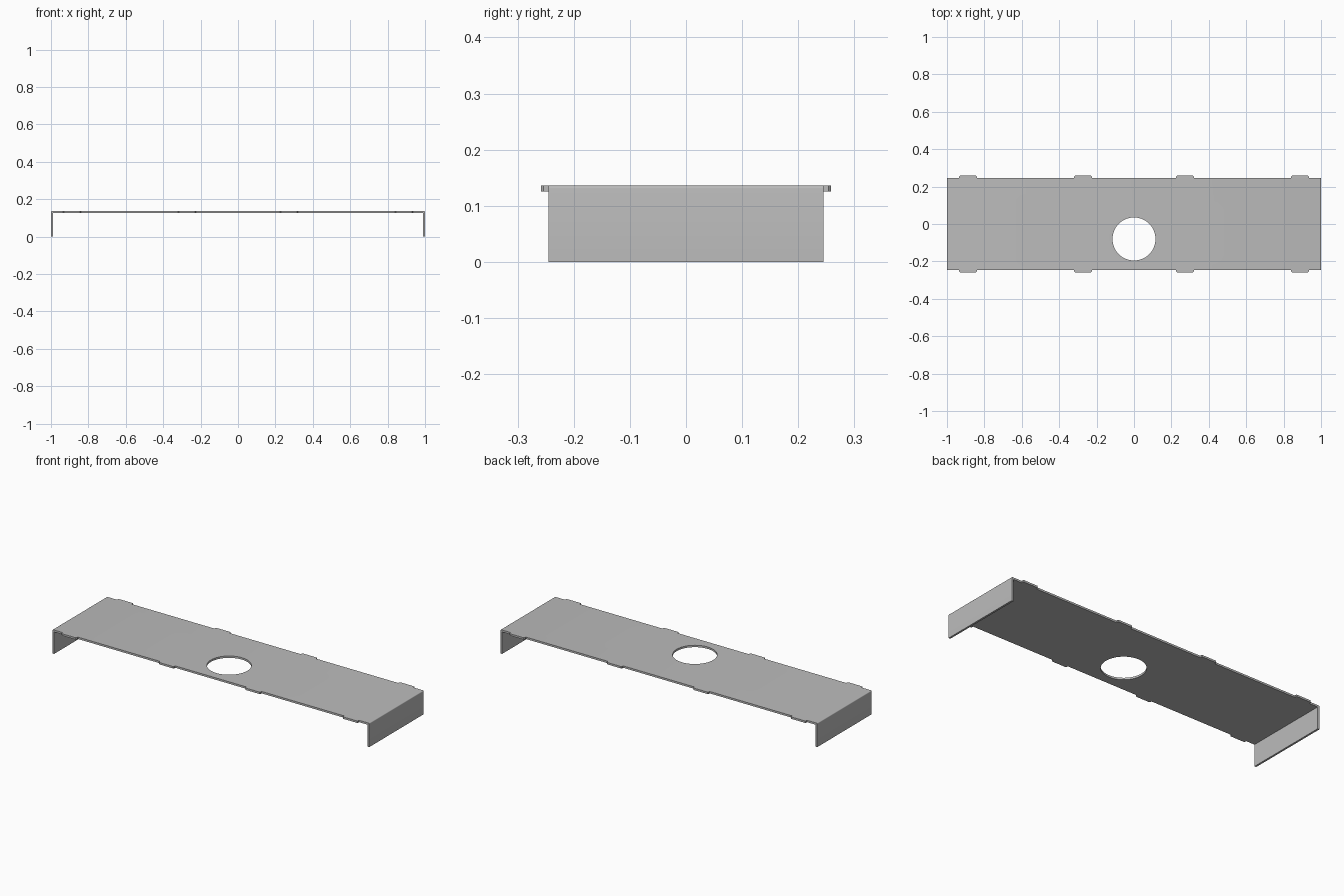
import bpy, bmesh, math
from mathutils import Vector

if "Cube" in bpy.data.objects:
    bpy.data.objects.remove(bpy.data.objects["Cube"])

TOP, WALL, HALF, DEPTH = 0.136, 0.011, 1.0, 0.245
BEND = 0.005

grey = bpy.data.materials.new("sheet_metal_grey")
grey.use_nodes = True
colour = (0.5, 0.5, 0.5, 1)
grey.diffuse_color = colour
grey.node_tree.nodes["Principled BSDF"].inputs["Base Color"].default_value = colour


def extrude_outline(name, points, offset):
    """Solid made by sweeping a flat outline along an offset."""
    bm = bmesh.new()
    face = bm.faces.new([bm.verts.new(p) for p in points])
    swept = bmesh.ops.extrude_face_region(bm, geom=[face])
    verts = [v for v in swept["geom"] if isinstance(v, bmesh.types.BMVert)]
    bmesh.ops.translate(bm, verts=verts, vec=Vector(offset))
    bmesh.ops.recalc_face_normals(bm, faces=bm.faces)
    mesh = bpy.data.meshes.new(name)
    bm.to_mesh(mesh)
    bm.free()
    mesh.materials.append(grey)
    obj = bpy.data.objects.new(name, mesh)
    bpy.context.collection.objects.link(obj)
    return obj


# Folded panel: half of the U-shaped section, mirrored to the other side
bend = [(HALF - BEND + BEND * math.sin(a), TOP - BEND + BEND * math.cos(a))
        for a in (i * math.pi / 8 for i in range(5))]
inner = HALF - WALL
half = bend + [(HALF, 0), (inner, 0), (inner, TOP - WALL)]
section = half + [(-x, z) for x, z in reversed(half)]
panel = extrude_outline("folded_panel", [(x, -DEPTH, z) for x, z in section],
                        (0, 2 * DEPTH, 0))

# Round opening near the front edge
bpy.ops.mesh.primitive_cylinder_add(vertices=64, radius=0.115, depth=0.1,
                                    location=(0, -0.08, TOP))
cutter = bpy.context.object
cutter.name = "hole_cutter"
cutter.data.materials.append(grey)
cut = panel.modifiers.new("round_hole", "BOOLEAN")
cut.operation = "DIFFERENCE"
cut.solver = "EXACT"
cut.object = cutter
bpy.ops.object.select_all(action="DESELECT")
panel.select_set(True)
bpy.context.view_layer.objects.active = panel
bpy.ops.object.modifier_apply(modifier=cut.name)
bpy.data.objects.remove(cutter)
bpy.ops.object.shade_smooth_by_angle(angle=math.radians(30))

# Locating tabs along the front and back edges
TAB, REACH, NICK = 0.0475, 0.258, 0.004
for side, sign in (("front", -1), ("back", 1)):
    for i, x in enumerate((-0.8875, -0.2725, 0.2725, 0.8875)):
        outline = [(x - TAB, DEPTH), (x + TAB, DEPTH),
                   (x + TAB, REACH - NICK), (x + TAB - NICK, REACH),
                   (x - TAB + NICK, REACH), (x - TAB, REACH - NICK)]
        extrude_outline(f"{side}_tab_{i + 1}",
                        [(px, sign * py, TOP - WALL) for px, py in outline],
                        (0, 0, WALL))
